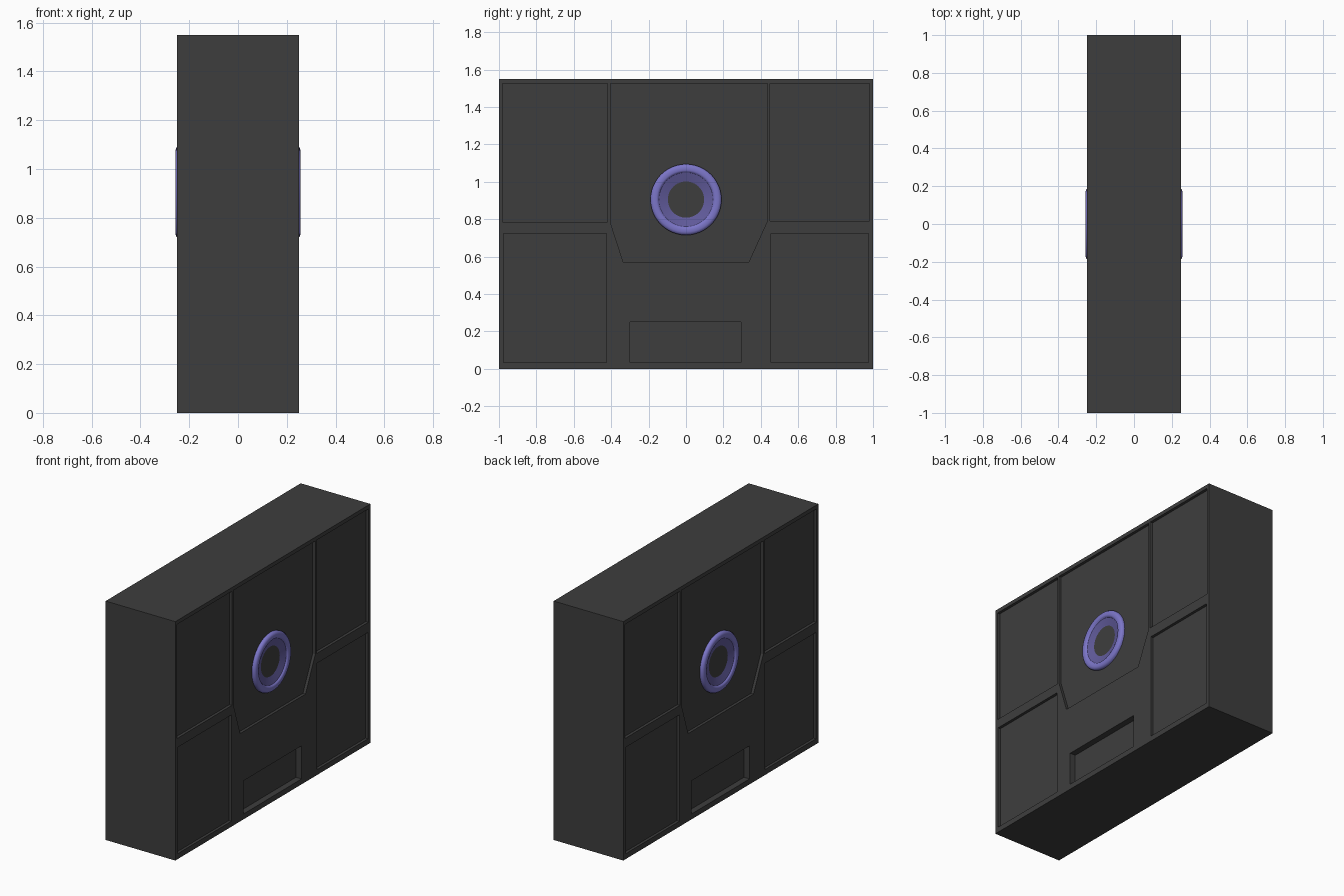
import bpy, bmesh, math
from mathutils import Matrix

if "Cube" in bpy.data.objects:
    bpy.data.objects.remove(bpy.data.objects["Cube"])


def material(name, rgb):
    m = bpy.data.materials.new(name)
    m.diffuse_color = (*rgb, 1)
    m.use_nodes = True
    m.node_tree.nodes["Principled BSDF"].inputs["Base Color"].default_value = m.diffuse_color
    return m


charcoal = material("charcoal", (0.048, 0.048, 0.048))
violet = material("violet", (0.20, 0.18, 0.58))
dark_violet = material("dark violet", (0.12, 0.105, 0.33))


def make_object(name, bm, mats):
    bmesh.ops.recalc_face_normals(bm, faces=bm.faces)
    me = bpy.data.meshes.new(name)
    bm.to_mesh(me)
    bm.free()
    for m in mats:
        me.materials.append(m)
    ob = bpy.data.objects.new(name, me)
    bpy.context.collection.objects.link(ob)
    return ob


def rect(y0, y1, z0, z1):
    return [(y0, z0), (y1, z0), (y1, z1), (y0, z1)]


HALF = 0.25
# recess outlines on the side face (y, z) and their depths
recesses = [
    (rect(-0.98, -0.42, 0.785, 1.525), 0.018),
    (rect(0.45, 0.98, 0.79, 1.525), 0.018),
    (rect(-0.975, -0.425, 0.035, 0.725), 0.018),
    (rect(0.455, 0.975, 0.035, 0.725), 0.018),
    (rect(-0.30, 0.295, 0.035, 0.25), 0.04),
    ([(-0.335, 0.57), (0.335, 0.57), (0.435, 0.79), (0.435, 1.525),
      (-0.405, 1.525), (-0.405, 0.785)], 0.018),
]

# main slab
bm = bmesh.new()
bmesh.ops.create_cube(bm, size=1, matrix=Matrix.Translation((0, 0, 0.775))
                      @ Matrix.Diagonal((2 * HALF, 2, 1.55, 1)))
body = make_object("body_block", bm, [charcoal])

# recess cutters, repeated half a turn round for the other side
bm = bmesh.new()
for side in (1, -1):
    for outline, depth in recesses:
        rings = [[bm.verts.new((side * x, side * y, z)) for y, z in outline]
                 for x in (HALF - depth, HALF + 0.05)]
        bm.faces.new(rings[0])
        bm.faces.new(rings[1])
        n = len(outline)
        for i in range(n):
            j = (i + 1) % n
            bm.faces.new((rings[0][i], rings[0][j], rings[1][j], rings[1][i]))
cutter = make_object("recess_cutter", bm, [charcoal])
cutter.hide_render = True

mod = body.modifiers.new("recesses", 'BOOLEAN')
mod.operation = 'DIFFERENCE'
mod.solver = 'EXACT'
mod.object = cutter
bpy.context.view_layer.update()
graph = bpy.context.evaluated_depsgraph_get()
body_mesh = bpy.data.meshes.new_from_object(body.evaluated_get(graph))
body.modifiers.clear()
body.data = body_mesh
bpy.data.objects.remove(cutter)

# round bezel with a sloping inner throat: profile of (radius, x)
profile = [(0.09, 0.230), (0.145, 0.246), (0.150, 0.253), (0.157, 0.256),
           (0.174, 0.256), (0.184, 0.252), (0.190, 0.243), (0.190, 0.228)]
SEG = 48
for side, label in ((1, "right"), (-1, "left")):
    bm = bmesh.new()
    loops = []
    for r, x in profile:
        loops.append([bm.verts.new((side * x,
                                    r * math.cos(2 * math.pi * k / SEG),
                                    0.905 + r * math.sin(2 * math.pi * k / SEG)))
                      for k in range(SEG)])
    for i in range(len(loops)):
        a, b = loops[i], loops[(i + 1) % len(loops)]
        for k in range(SEG):
            m = (k + 1) % SEG
            f = bm.faces.new((a[k], a[m], b[m], b[k]))
            f.material_index = 1 if i == 0 else 0
    ring = make_object(label + "_round_bezel", bm, [violet, dark_violet])
    bpy.ops.object.select_all(action='DESELECT')
    ring.select_set(True)
    bpy.context.view_layer.objects.active = ring
    bpy.ops.object.shade_smooth_by_angle(angle=math.radians(35))
